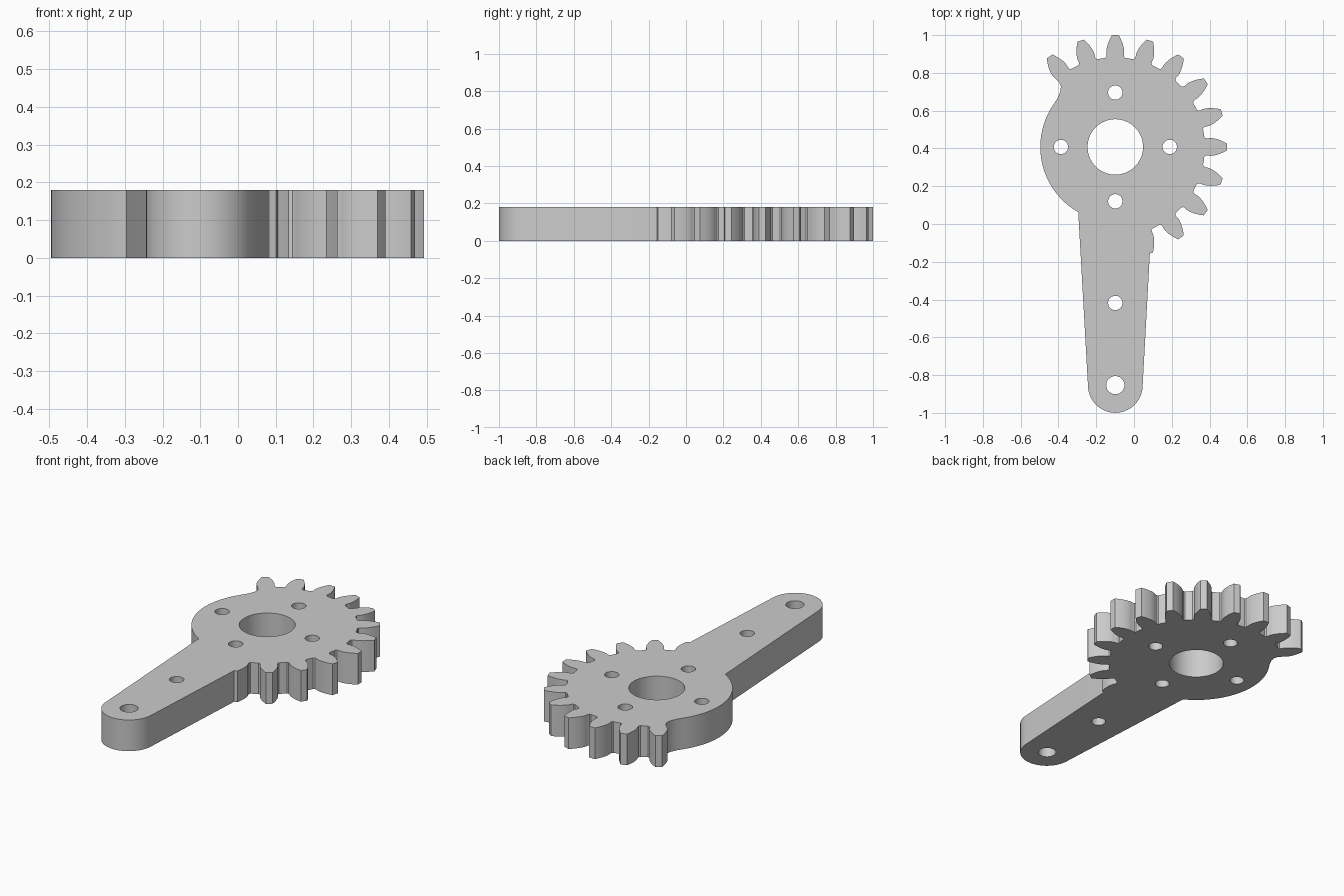
import bpy, bmesh
from math import sin, cos, tan, acos, pi, radians

cube = bpy.data.objects.get("Cube")
if cube:
    bpy.data.objects.remove(cube)

CX, CY = -0.099, 0.408            # gear hub centre
TIP, ROOT, BODY = 0.592, 0.474, 0.397
PITCH, TEETH = 0.537, 20
BASE = PITCH * cos(radians(20))
THICK = 0.18
END_Y, END_R = -0.855, 0.1445     # rounded arm end
TAPER = 3.2                       # arm side slope in degrees


def polar(r, deg, cx=CX, cy=CY):
    return (cx + r * cos(radians(deg)), cy + r * sin(radians(deg)))


def arc(r, a, b, n, cx=CX, cy=CY):
    return [polar(r, a + (b - a) * i / n, cx, cy) for i in range(n + 1)]


def half_angle(r):
    """Half the angular tooth width at radius r, on an involute flank."""
    def inv(a):
        return tan(a) - a
    a = acos(min(1, BASE / r))
    return math_deg(pi / (2 * TEETH) + inv(radians(20)) - inv(a))


def math_deg(a):
    return a * 180 / pi


def flank(mid, side):
    """Flank points from base circle to tip."""
    steps = [BASE + (TIP - BASE) * i / 7 for i in range(8)]
    return [polar(r, mid + side * half_angle(r)) for r in steps]


# Outline, clockwise: teeth first, starting with the blend from the round body
step = 360 / TEETH
blend = [(0.397, 146), (0.4, 140), (0.412, 135), (0.43, 132), (0.452, 130.9), (0.48, 131.2)]
outline = [polar(r, a) for r, a in blend]
for k in range(12):
    mid = 126 - k * step
    outline += flank(mid, 1)
    outline.append(polar(TIP, mid))
    if k == 11:
        break                      # the last tooth runs into the arm
    outline += flank(mid, -1)[::-1]
    # rounded valley between neighbouring teeth
    for off, lift in ((-3.7, 0.015), (-3.4, 0.006), (-2.5, 0), (0, 0),
                      (2.5, 0), (3.4, 0.006), (3.7, 0.015)):
        outline.append(polar(ROOT + lift, mid - step / 2 - off))

# Tapered arm with rounded end, then back round the body
outline += arc(END_R, -TAPER, -180 + TAPER, 32, CX, END_Y)
outline += arc(BODY, 240.4, 148, 36)

# Holes: bore, four bolt holes, two arm holes
holes = [(CX, CY, 0.147), (CX, -0.418, 0.038), (CX, END_Y + 0.002, 0.048)]
holes += [(*polar(0.288, a), 0.038) for a in range(0, 360, 90)]
loops = [outline] + [arc(r, 0, 360, 40, x, y)[:-1] for x, y, r in holes]

# Fill the flat profile and extrude it
bm = bmesh.new()
for pts in loops:
    vs = [bm.verts.new((x, y, 0)) for x, y in pts]
    for a, b in zip(vs, vs[1:] + vs[:1]):
        bm.edges.new((a, b))
bmesh.ops.triangle_fill(bm, use_beauty=True, use_dissolve=False, edges=bm.edges[:])
ext = bmesh.ops.extrude_face_region(bm, geom=bm.faces[:], use_keep_orig=True)
top = [g for g in ext["geom"] if isinstance(g, bmesh.types.BMVert)]
bmesh.ops.translate(bm, verts=top, vec=(0, 0, THICK))
bmesh.ops.recalc_face_normals(bm, faces=bm.faces[:])
mesh = bpy.data.meshes.new("gear_arm")
bm.to_mesh(mesh)
bm.free()

obj = bpy.data.objects.new("gear_arm", mesh)
bpy.context.collection.objects.link(obj)

# Plain grey material
mat = bpy.data.materials.new("light_grey")
mat.use_nodes = True
grey = (0.6, 0.6, 0.6, 1)
mat.diffuse_color = grey
mat.node_tree.nodes["Principled BSDF"].inputs["Base Color"].default_value = grey
mesh.materials.append(mat)

bpy.ops.object.select_all(action="DESELECT")
obj.select_set(True)
bpy.context.view_layer.objects.active = obj
bpy.ops.object.shade_smooth_by_angle(angle=radians(30))
